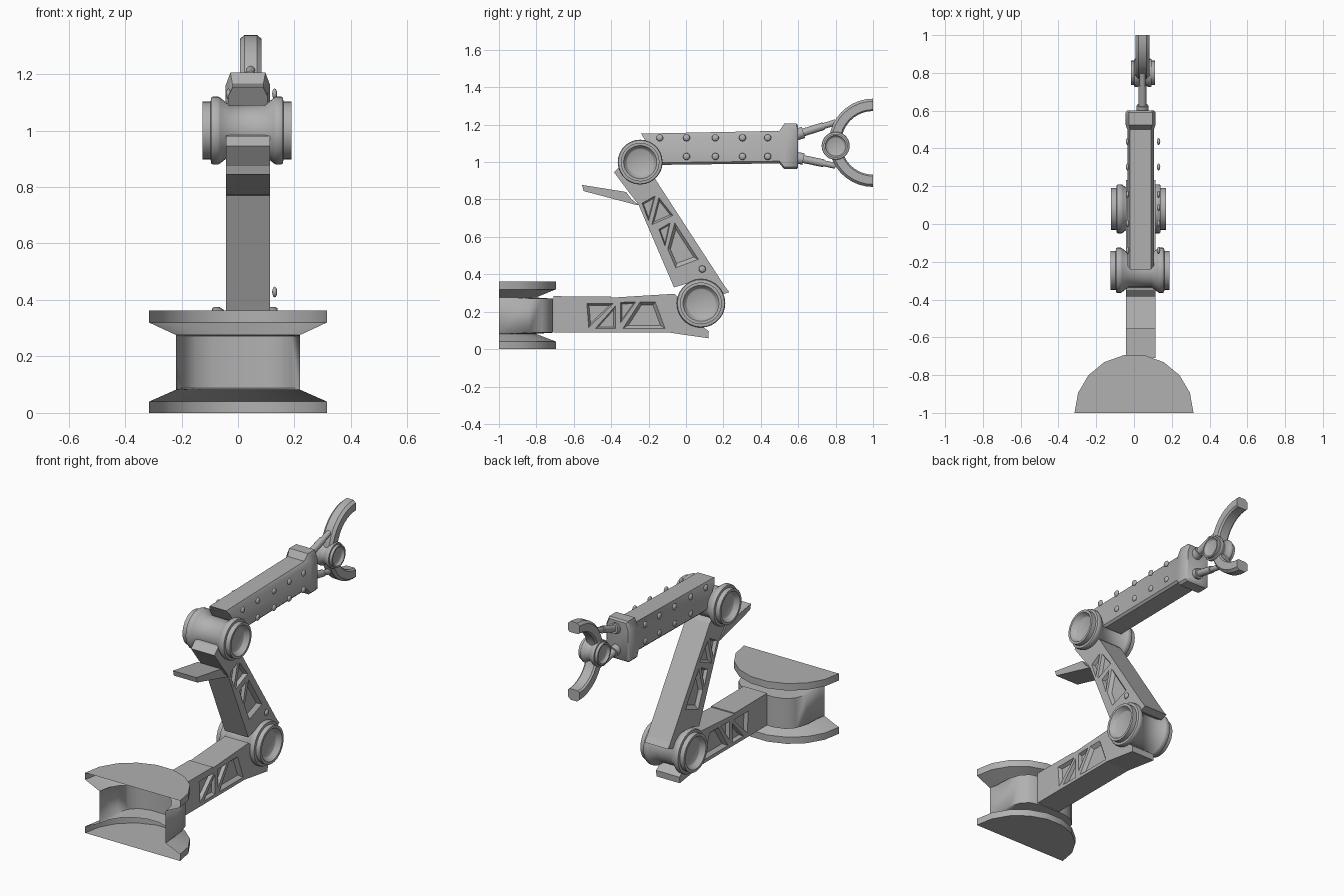
import bpy, bmesh, math
from mathutils import Vector

if "Cube" in bpy.data.objects:
    bpy.data.objects.remove(bpy.data.objects["Cube"])

C = 0.035   # x centre of the arm
GREY = bpy.data.materials.new("dark_grey")
GREY.diffuse_color = (.44, .44, .44, 1)
GREY.use_nodes = True
GREY.node_tree.nodes["Principled BSDF"].inputs["Base Color"].default_value = GREY.diffuse_color


def make(name, verts, faces, smooth=30):
    me = bpy.data.meshes.new(name)
    me.from_pydata(verts, [], faces)
    bm = bmesh.new()
    bm.from_mesh(me)
    bmesh.ops.recalc_face_normals(bm, faces=bm.faces)
    bm.to_mesh(me)
    bm.free()
    if smooth:
        me.shade_smooth()
        me.set_sharp_from_angle(angle=math.radians(smooth))
    me.materials.append(GREY)
    ob = bpy.data.objects.new(name, me)
    bpy.context.collection.objects.link(ob)
    return ob


def loft(name, rings, closed=True, caps=True, smooth=30):
    n = len(rings[0])
    verts = [p for r in rings for p in r]
    faces = []
    for i in range(len(rings) - 1):
        a, b = i * n, (i + 1) * n
        for j in range(n if closed else n - 1):
            k = (j + 1) % n
            faces.append((a + j, a + k, b + k, b + j))
    if caps:
        faces.append(tuple(range(n))[::-1])
        faces.append(tuple(range(len(verts) - n, len(verts))))
    return make(name, verts, faces, smooth)


def prism(name, pts, x0, x1):
    return loft(name, [[(x, y, z) for y, z in pts] for x in (x0, x1)], smooth=0)


def lathe_x(name, cx, cy, cz, prof, n=28, smooth=30):
    rings = []
    for x, r in prof:
        rings.append([(cx + x, cy + r * math.cos(2 * math.pi * k / n),
                       cz + r * math.sin(2 * math.pi * k / n)) for k in range(n)])
    return loft(name, rings, smooth=smooth)


def joint(name, cx, cy, cz, half, r, waist, deep=.03):
    # mirrored spool profile with recessed end faces
    k = 1 if half > .1 else .6
    side = [(half - deep, .58 * r), (half - deep * .9, .62 * r), (half - .003, .72 * r),
            (half, .74 * r), (half, .86 * r), (half - .028 * k, .86 * r), (half - .03 * k, .97 * r),
            (half - .036 * k, r), (half - .055 * k, r), (half - .062 * k, .97 * r),
            (half - .095 * k, waist)]
    return lathe_x(name, cx, cy, cz, [(-x, q) for x, q in side] + side[::-1], smooth=48)


def recess(target, panels, x0, x1, depth=.02):
    # lightening pockets with sloped walls, on both sides
    for i, pts in enumerate(panels):
        my = sum(p[0] for p in pts) / len(pts)
        mz = sum(p[1] for p in pts) / len(pts)
        for tag, x, s in (("left", x0, 1), ("right", x1, -1)):
            rings = [[(x + s * dx, my + (y - my) * f, mz + (z - mz) * f) for y, z in pts]
                     for dx, f in ((-.03, 1), (0, 1), (depth, .76))]
            cut = loft(f"{target.name}_cutter_{i}_{tag}", rings, smooth=0)
            cut.hide_render = True
            cut.display_type = 'WIRE'
            m = target.modifiers.new("pocket", 'BOOLEAN')
            m.operation, m.solver, m.object = 'DIFFERENCE', 'EXACT', cut


# half spool base, open at the front
def half_ring(rx, ry, z, p=1.0):
    out = []
    for k in range(10):
        t = math.pi * k / 9
        c, s = math.cos(t), math.sin(t)
        out.append((math.copysign(abs(c) ** p, c) * rx, -1 + s ** p * ry if s > 1e-6 else -1, z))
    return out


loft("base_spool", [half_ring(.315, .31, 0), half_ring(.315, .31, .04), half_ring(.22, .2, .082),
                    half_ring(.22, .292, .088, .55), half_ring(.22, .292, .27, .55),
                    half_ring(.22, .2, .276), half_ring(.315, .31, .32),
                    half_ring(.315, .31, .362)], closed=False, smooth=50)

# lower link
X0, X1 = -.043, .113
low = prism("lower_link", [(-.709, .09), (-.1, .09), (.12, .058), (.122, .095), (.04, .16), (.0, .23),
                           (-.06, .296), (-.4, .275), (-.4, .281), (-.709, .283)], X0, X1)
recess(low, [[(-.53, .243), (-.39, .243), (-.52, .115)],
             [(-.378, .23), (-.378, .11), (-.485, .11)],
             [(-.35, .25), (-.268, .253), (-.35, .14)],
             [(-.245, .253), (-.165, .253), (-.112, .11), (-.338, .11)]], X0, X1)

# middle link and its rear fin
mid = prism("middle_link", [(-.385, .945), (-.35, .98), (-.26, 1.0), (-.165, .91), (.208, .335),
                            (.232, .305), (.19, .29), (.02, .355), (-.064, .33), (-.255, .775),
                            (-.31, .845)], X0, X1)
recess(mid, [[(-.235, .78), (-.165, .82), (-.2, .685)],
             [(-.145, .81), (-.07, .715), (-.183, .665)],
             [(-.145, .64), (-.085, .675), (-.112, .55)],
             [(-.06, .675), (.066, .48), (-.055, .435), (-.098, .535)]], X0, X1)
prism("rear_fin", [(-.556, .878), (-.32, .84), (-.29, .8), (-.25, .77), (-.27, .772), (-.547, .845)],
      X0, X1)

# arm joints
joint("elbow_joint", .024, .08, .245, .145, .13, .1)
joint("shoulder_joint", .032, -.245, 1.0, .157, .12, .09)


# forearm with chamfered section and wider wrist block
def section(yt, yb, wt, w, zt, zb, ch):
    pts = [(-wt, zt), (wt, zt), (w, zt - ch), (w, zb + .012), (w - .012, zb), (-w + .012, zb),
           (-w, zb + .012), (-w, zt - ch)]
    return [(C + x, yb + (yt - yb) * (z - zb) / (zt - zb), z) for x, z in pts]


loft("forearm", [section(-.24, -.14, .055, .07, 1.152, .985, .03),
                 section(.5, .5, .055, .07, 1.167, .993, .03),
                 section(.525, .525, .062, .079, 1.205, .962, .045),
                 section(.59, .59, .062, .079, 1.205, .962, .045),
                 section(.6, .6, .055, .071, 1.196, .971, .045)], smooth=40)


# rivets
def rivet(name, x, y, z):
    prof = [(.009 * math.sin(math.radians(a)), max(.019 * math.cos(math.radians(a)), .001))
            for a in range(-90, 91, 30)]
    lathe_x(name, x, y, z, prof, 12, 60)


for i, y in enumerate((-.14, .003, .157, .302, .437)):
    for j, z in enumerate((1.13, 1.03)):
        if i == 0 and j == 1:
            continue
        rivet(f"rivet_right_{i}_{j}", .13, y, z)
        rivet(f"rivet_left_{i}_{j}", -.034, y, z)
rivet("rivet_link", .13, .087, .428)


# actuator rods
def rod(name, a, b, r, n=12):
    d = (b - a).normalized()
    u = Vector((1, 0, 0))
    v = d.cross(u)
    rings = [[p + (u * math.cos(2 * math.pi * k / n) + v * math.sin(2 * math.pi * k / n)) * r
              for k in range(n)] for p in (a, b)]
    return loft(name, rings, smooth=40)


G = .045   # x centre of the gripper
for tag, z0, z1 in (("upper", 1.145, 1.213), ("lower", 1.025, .98)):
    a, b = Vector((G, .585, z0)), Vector((G, .8, z1))
    rod(f"{tag}_rod_collar", a, a.lerp(b, .2), .031)
    rod(f"{tag}_rod_sleeve", a, a.lerp(b, .7), .021)
    rod(f"{tag}_rod", a, b, .016)


# gripper fingers: half ring with a bevelled section, cut flat at the tips
sec = [(.17, -.028), (.178, -.038), (.222, -.038), (.236, -.022), (.236, .022), (.222, .038),
       (.178, .038), (.17, .028)]
for tag, a0, a1 in (("upper", 90, 183), ("lower", 177, 270)):
    rings = []
    for k in range(11):
        t = math.radians(a0 + (a1 - a0) * k / 10)
        rings.append([(G + x, 1 + r * math.cos(t), 1.103 + r * math.sin(t)) for r, x in sec])
    loft(f"{tag}_finger", rings)
joint("gripper_joint", G + .002, .8, 1.087, .063, .075, .06, .014)
